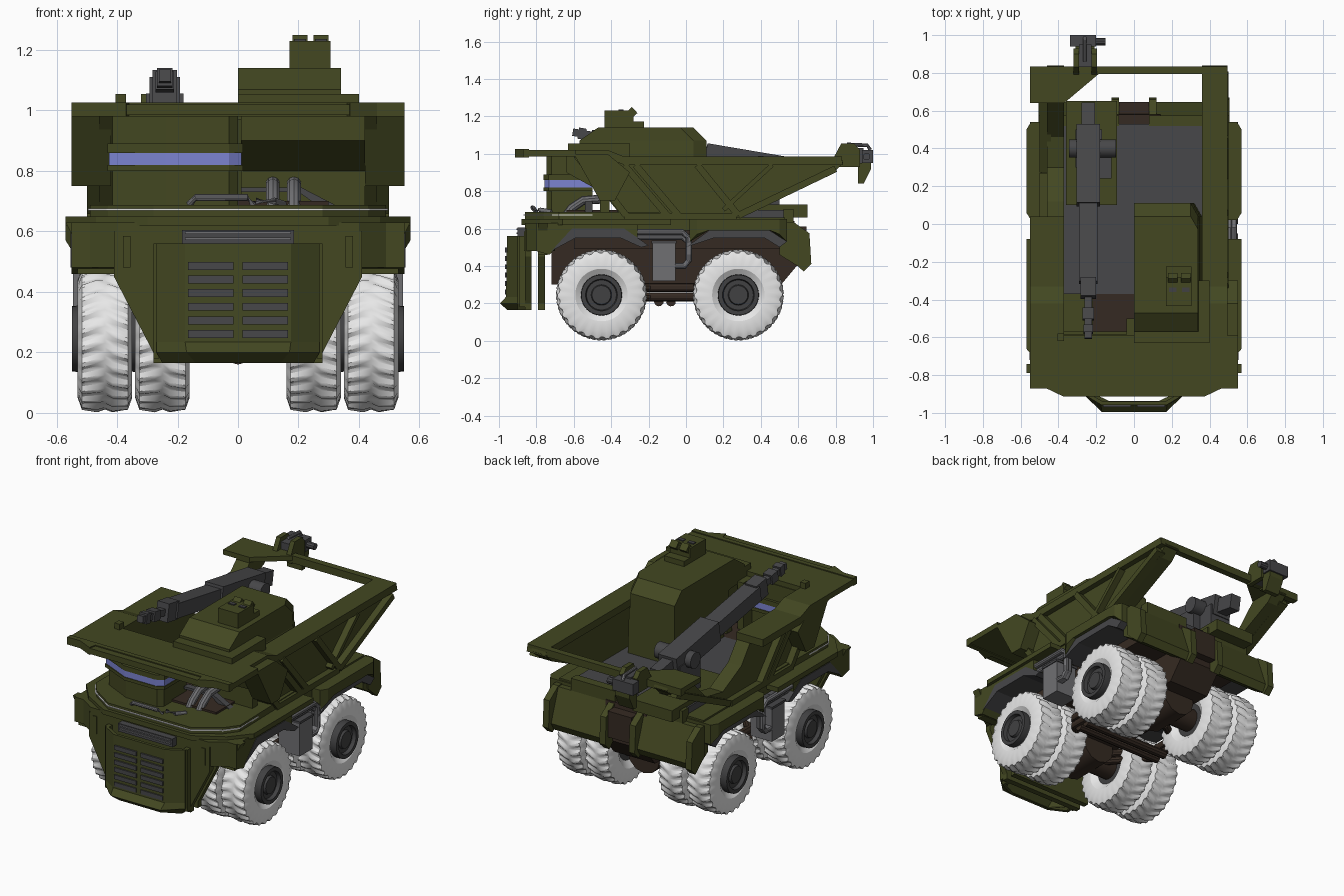
import bpy, bmesh, math
from mathutils import Vector, Matrix

cube = bpy.data.objects.get("Cube")
if cube:
    bpy.data.objects.remove(cube, do_unlink=True)


def material(name, r, g, b):
    m = bpy.data.materials.new(name)
    m.use_nodes = True
    m.diffuse_color = (r, g, b, 1)
    m.node_tree.nodes["Principled BSDF"].inputs["Base Color"].default_value = (r, g, b, 1)
    return m


OLIVE = material("olive paint", .056, .064, .0155)
TYRE = material("pale rubber", .8, .8, .8)
STEEL = material("dark steel", .063, .063, .067)
HUB = material("hub grey", .052, .052, .054)
GREY = material("pipe grey", .16, .16, .17)
BROWN = material("brown chassis", .036, .023, .016)
GLASS = material("blue glass", .2, .23, .64)


def finish(name, bm, mat, smooth=False):
    bmesh.ops.recalc_face_normals(bm, faces=bm.faces)
    me = bpy.data.meshes.new(name)
    bm.to_mesh(me)
    bm.free()
    me.materials.append(mat)
    ob = bpy.data.objects.new(name, me)
    bpy.context.collection.objects.link(ob)
    if smooth:
        bpy.ops.object.select_all(action='DESELECT')
        ob.select_set(True)
        bpy.context.view_layer.objects.active = ob
        bpy.ops.object.shade_smooth_by_angle(angle=math.radians(32))
    return ob


def loft(name, rings, mat, smooth=False, close=False):
    # skin between rings of equal point count
    bm = bmesh.new()
    vs = [[bm.verts.new(p) for p in ring] for ring in rings]
    n = len(vs[0])
    pairs = list(zip(vs, vs[1:])) + ([(vs[-1], vs[0])] if close else [])
    for a, b in pairs:
        for i in range(n):
            bm.faces.new((a[i], a[(i + 1) % n], b[(i + 1) % n], b[i]))
    if not close:
        bm.faces.new(vs[0])
        bm.faces.new(vs[-1])
    return finish(name, bm, mat, smooth)


def prism(name, pts, axis, lo, hi, mat):
    put = {"x": lambda p, t: (t, p[0], p[1]), "y": lambda p, t: (p[0], t, p[1]),
           "z": lambda p, t: (p[0], p[1], t)}[axis]
    return loft(name, [[put(p, t) for p in pts] for t in (lo, hi)], mat)


def box(name, x0, x1, y0, y1, z0, z1, mat=OLIVE):
    return prism(name, [(x0, y0), (x1, y0), (x1, y1), (x0, y1)], "z", z0, z1, mat)


def tube(name, pts, r, mat=GREY, sides=10):
    # round rod following a path
    rings, pts = [], [Vector(p) for p in pts]
    for i, p in enumerate(pts):
        d = (pts[min(i + 1, len(pts) - 1)] - pts[max(i - 1, 0)]).normalized()
        u = d.orthogonal() if abs(d.x) > .9 else d.cross(Vector((1, 0, 0)))
        u.normalize()
        w = d.cross(u)
        rings.append([p + r * (math.cos(a) * u + math.sin(a) * w)
                      for a in (math.tau * k / sides for k in range(sides))])
    return loft(name, rings, mat, True)


def mirrored(pts):
    return pts + [(-x, y) for x, y in reversed(pts)]


# wheels: lugged tyre, dished hub
def wheel(tag, cx, cy, side):
    seg, cz = 104, .245
    prof = [(-.06, .10, 0), (-.088, .14, 0), (-.09, .195, 0), (-.076, .224, 1), (-.025, .232, 1), (0, .234, 0),
            (.025, .232, 2), (.076, .224, 2), (.09, .195, 0), (.088, .14, 0), (.06, .10, 0)]
    rings = []
    for x, r, lug in prof:
        ring = []
        for k in range(seg):
            up = .011 if lug and (k // 2 + lug) % 2 else 0
            a = math.tau * (k + abs(x) * 24) / seg
            ring.append((cx + x, cy + (r + up) * math.cos(a), cz + (r + up) * math.sin(a)))
        rings.append(ring)
    loft("tyre_" + tag, rings, TYRE, True, True)
    hub = [(-.06, .1), (.085, .11), (.108, .108), (.108, .085), (.085, .08), (.085, .055), (.1, .05), (.1, .02)]
    rings = [[(cx + side * x, cy + r * math.cos(math.tau * k / 32), cz + r * math.sin(math.tau * k / 32))
              for k in range(32)] for x, r in hub]
    loft("hub_" + tag, rings, HUB, True)


for end, cy in (("front", -.452), ("rear", .28)):
    for s in (-1, 1):
        side = "left" if s > 0 else "right"
        wheel(f"{end}_{side}_outer", s * .44, cy, s)
        wheel(f"{end}_{side}_inner", s * .25, cy, s)
    tube(end + "_axle", [(-.45, cy, .243), (.45, cy, .243)], .07, BROWN, 16)
    tube(end + "_gearbox", [(0, cy - .13, .27), (0, cy + .13, .27)], .11, BROWN, 12)

# chassis
prism("chassis_spine", [(-.72, .3), (-.72, .64), (.58, .64), (.6, .41), (.5, .29)], "x", -.14, .14, BROWN)
box("chassis_upper", -.36, .36, -.6, .5, .49, .64, BROWN)
box("rear_hitch", -.08, .08, .5, .645, .45, .61, BROWN)
box("engine_block", -.22, .3, -.64, -.37, .64, .7, BROWN)
for s in (-1, 1):
    for z in (.235, .285):
        tube("chassis_rail", [(s * .1, -.4, z), (s * .3, -.18, z), (s * .3, .03, z), (s * .1, .16, z)], .024, BROWN)
for y in (-.145, -.08):
    tube("cross_pipe", [(-.3, y, .21), (.3, y, .21)], .026, BROWN)

# front hull and hood deck
hull = mirrored([(.41, .6), (.41, .45), (.28, .2), (.28, .165)])
for y in (-.86, -.79):
    prism("front_bulkhead", hull, "y", y, y + .035, OLIVE)
box("hull_filler", -.4, .4, -.86, -.75, .54, .63)
prism("hood_lower_deck", mirrored([(.57, -.08), (.57, -.66), (.47, -.78), (.3, -.88)]), "z", .62, .65, OLIVE)
prism("hood_upper_deck", mirrored([(.48, -.1), (.49, -.68), (.43, -.76), (.28, -.86)]), "z", .65, .688, OLIVE)
prism("hood_lip", mirrored([(.49, -.5), (.496, -.682), (.435, -.765), (.28, -.868)]), "z", .669, .675, TYRE)
box("radiator_top", -.185, .185, -.9, -.8, .555, .605, STEEL)
for z in (.572, .592):
    box("radiator_bar", -.175, .175, -.907, -.9, z, z + .008, GREY)

# hollow grille shell with slats
sections = [(.165, .25, -.955, .14), (.2, .27, -.995, .17), (.235, .27, -.962, .175), (.56, .27, -.957, .175)]
t = .018
loft("grille_shell", [[(-w, -.86, z), (-w, -.9, z), (-n, y, z), (n, y, z), (w, -.9, z), (w, -.86, z),
                       (w - t, -.86, z), (w - t, -.89, z), (n - t / 2, y + t, z), (t / 2 - n, y + t, z),
                       (t - w, -.89, z), (t - w, -.86, z)] for z, w, y, n in sections], OLIVE)
for s in (-1, 1):
    for k in range(6):
        z = .248 + k * .045
        box("grille_slat", s * .015, s * .165, -.968, -.95, z, z + .026, STEEL)
    box("grille_side_rib", s * .262, s * .28, -.89, -.83, .18, .56)
    box("front_lamp", s * .355, s * .38, -.865, -.85, .48, .585)

# fenders, arch liners, side boxes and rear flaps
for s in (-1, 1):
    prism("front_fender", [(-.8, .63), (-.8, .48), (-.73, .46), (-.61, .59), (-.32, .59), (-.26, .55), (-.26, .63)],
          "x", s * .32, s * .55, OLIVE)
    prism("fender_nose", [(s * x, z) for x, z in ((.57, .63), (.53, .55), (.53, .46), (.4, .46), (.4, .63))],
          "y", -.79, -.74, OLIVE)
    prism("front_corner", [(s * .4, -.86), (s * .52, -.78), (s * .4, -.7)], "z", .48, .63, OLIVE)
    prism("front_arch_liner", [(-.72, .48), (-.61, .6), (-.33, .6), (-.2, .51), (-.24, .5), (-.35, .55), (-.59, .55)],
          "x", s * .2, s * .553, STEEL)
    loft("rear_fender", [[(s * x, y, z) for y, z in ((.02 + d, .53 + d), (.12, .59), (.45, .59), (.54 - d, .53 + d),
                                                     (.54 - d, .65), (.02 + d, .65))]
                         for x, d in ((.32, 0), (.545, 0), (.57, .04))], OLIVE)
    prism("rear_arch_liner", [(0, .5), (.13, .595), (.44, .595), (.54, .53), (.5, .5), (.42, .55), (.15, .55)],
          "x", s * .2, s * .55, STEEL)
    box("side_sill", s * .3, s * .49, -.3, .53, .59, .66)
    box("rear_ledge", s * .08, s * .38, .52, .575, .6, .705)
    prism("rear_flap", [(.5, .63), (.575, .63), (.645, .43), (.62, .385), (.5, .46)], "x", s * .08, s * .5, OLIVE)
    for x in (.08, .465):
        prism("flap_edge", [(.54, .635), (.575, .635), (.66, .575), (.67, .41), (.63, .37), (.54, .45)],
              "x", s * x, s * (x + .04), OLIVE)
    box("side_tank", s * .4, s * .545, -.18, -.055, .32, .53, GREY)
    box("tank_lid", s * .39, s * .55, -.185, -.05, .52, .535, STEEL)
    for x, z in ((.53, .582), (.51, .555)):
        tube("side_pipe", [(s * x, -.31, z), (s * x, -.02, z), (s * x, .015, z - .03), (s * x, .015, .43),
                           (s * x, -.01, .4), (s * x, -.06, .4)], .017)

# dump body
box("bed_floor", -.37, .37, -.37, .53, .64, .7, STEEL)
front_wall = [(-.33, .65), (-.6, .98), (-.6, 1.02), (-.42, 1.02), (-.33, .985)]
prism("left_wall", front_wall + [(.83, .985), (.84, .95), (.78, .89), (.27, .65)], "x", .365, .46, OLIVE)
prism("left_rim", front_wall[1:] + [(.83, .985), (.84, .94), (-.33, .94), (-.43, .98)], "x", .36, .495, OLIVE)
prism("right_wall", front_wall + [(0, .985), (.12, .83), (.3, .74), (.46, .77), (.64, .95), (.64, .985), (.83, .985),
                                  (.84, .95), (.78, .89), (.27, .65)], "x", -.37, -.46, OLIVE)
prism("right_rim", front_wall[1:] + [(.04, .985), (.04, .94), (-.33, .94), (-.43, .98)], "x", -.37, -.55, OLIVE)


def rib(name, s, a, b, w=.018, out=.5):
    (y0, z0), (y1, z1) = a, b
    l = math.hypot(y1 - y0, z1 - z0)
    ny, nz = -(z1 - z0) / l * w, (y1 - y0) / l * w
    prism(name, [(y0 + ny, z0 + nz), (y1 + ny, z1 + nz), (y1 - ny, z1 - nz), (y0 - ny, z0 - nz)],
          "x", s * .44, s * out, OLIVE)


for s in (-1, 1):
    prism("front_flank", [(-.6, 1), (-.42, 1), (-.3, .9), (-.38, .75), (-.46, .75)], "x", s * .42, s * .55, OLIVE)
    rib("wall_front_rib", s, (-.52, .93), (-.32, .67))
    rib("wall_lower_rib", s, (-.33, .665), (.27, .665))
    rib("wall_diagonal_rib", s, (-.33, .94), (-.1, .67))
    rib("wall_diagonal_rib", s, (-.27, .94), (-.04, .67))
    rib("wall_rear_rib", s, (.28, .67), (.8, .92))
rib("wall_rear_rib", 1, (.06, .94), (.28, .67))
rib("wall_rear_rib", 1, (.2, .7), (.46, .94), .012)

# canopy, front bulkhead, rear frame
prism("canopy", mirrored([(.55, -.59), (.55, -.87), (.46, -.87), (.37, -.912)]), "z", .985, 1.02, OLIVE)
prism("canopy_edge", mirrored([(.55, -.84), (.55, -.872), (.46, -.872), (.37, -.915), (.36, -.87)]), "z", .98, 1.026,
      OLIVE)
prism("bed_front_wall", [(-.64, .985), (-.64, .9), (-.46, .8), (-.46, .66), (-.41, .66), (-.41, .985)],
      "x", .01, .42, OLIVE)
box("rear_bar", -.55, .49, .795, .835, .94, .985)
prism("rear_corner_plate", [(-.55, .64), (-.37, .64), (-.18, .8), (-.18, .83), (-.55, .83)], "z", .955, .985, OLIVE)
box("roof_block", -.405, -.37, -.62, -.58, 1.02, 1.055)


# cab with wraparound window, glazed at the back too
def cab_band(name, g, z0, z1, mat=OLIVE):
    prism(name, [(-.415 - g, -.585 + g), (-.415 - g, -.66 - g), (-.24, -.745 - g), (-.03, -.745 - g),
                 (g, -.72 - g), (g, -.5), (-.04, -.5), (-.04, -.585 + g)], "z", z0, z1, mat)


cab_band("cab_body", 0, .68, .99)
cab_band("window_sill", .016, .8, .82)
cab_band("window_brow", .016, .86, .89)
cab_band("cab_window", .012, .82, .86, GLASS)
tube("handrail", [(-.16, -.8, .69), (-.14, -.82, .712), (.03, -.82, .712), (.05, -.8, .69)], .012)
tube("intake_rail", [(.06, -.78, .7), (.12, -.78, .7), (.15, -.72, .69)], .012)
for x in (.115, .185):
    tube("exhaust_pipe", [(x, -.64, .67), (x, -.61, .71), (x, -.55, .75), (x, -.42, .76)], .024)
prism("engine_rail", [(.01, .745), (.21, .745), (.32, .688), (.26, .688), (.2, .73), (.01, .73)],
      "y", -.54, -.5, STEEL)

# superstructure with hatch
loft("turret_house", [[(0, y0, z), (x1, y0, z), (x1, y1 - .07, z), (x1 - .04, y1, z), (0, y1, z)]
                      for z, x1, y0, y1 in ((.66, .36, -.36, .11), (.97, .35, -.42, .11), (.98, .345, -.57, .11),
                                            (1.07, .34, -.57, .11), (1.14, .34, -.47, .04))], OLIVE)
box("turret_base", 0, .4, -.63, -.5, .97, 1.055)
box("turret_step", .3, .4, -.5, -.3, .97, 1.055)
box("hatch_box", .17, .305, -.435, -.28, 1.14, 1.23)
box("hatch_step", .17, .305, -.28, -.225, 1.14, 1.172)
for x in (.18, .25):
    sight = box("hatch_sight", x, x + .05, -.035, .035, -.022, .022)
    sight.matrix_world = Matrix.Translation((0, -.3, 1.21)) @ Matrix.Rotation(.75, 4, 'X')
    box("sight_lens", x + .005, x + .045, -.36, -.335, 1.23, 1.236, HUB)

# main gun on pedestal
box("gun_platform", -.36, -.09, .1, .65, .66, .73)
box("gun_pedestal", -.31, -.17, .3, .5, .7, .93, STEEL)
box("gun_ammo_box", -.18, -.12, .24, .4, .72, .93, STEEL)
tube("gun_trunnion", [(-.345, .4, .94), (-.095, .4, .94)], .05, STEEL, 12)
tilt = Matrix.Translation((-.242, .4, .945)) @ Matrix.Rotation(-.168, 4, 'X')
for name, w, h, y0, y1 in (("gun_receiver", .062, .062, -.3, .12), ("gun_breech", .035, .045, .1, .24),
                           ("gun_shroud", .05, .045, -.72, -.29), ("gun_collar", .04, .055, -.8, -.7),
                           ("gun_barrel", .02, .02, -1.02, -.8), ("gun_brake", .03, .03, -.92, -.86),
                           ("gun_muzzle", .026, .03, -.99, -.95)):
    part = box(name, -w, w, y0, y1, -h, h, STEEL)
    part.matrix_world = tilt

# rear weapon bracket
for x in (-.32, -.225):
    prism("rear_bracket", [(.79, .98), (.83, 1.055), (.9, 1.055), (.93, 1.02), (.93, .93), (.8, .93)],
          "x", x, x + .03, OLIVE)
box("bracket_core", -.29, -.225, .83, .95, .94, 1.03, STEEL)
prism("rear_prong", [(.92, .95), (.99, .95), (.99, .92), (.95, .84), (.92, .84)], "x", -.31, -.21, OLIVE)
box("rear_gun_body", -.34, -.2, .94, 1.0, .95, 1.02, STEEL)
tube("rear_gun_barrel", [(-.2, .965, .985), (-.15, .965, .985)], .02, STEEL)
tube("rear_gun_guard", [(-.26, .86, 1.05), (-.26, .97, 1.045), (-.26, .985, 1.02)], .01)
